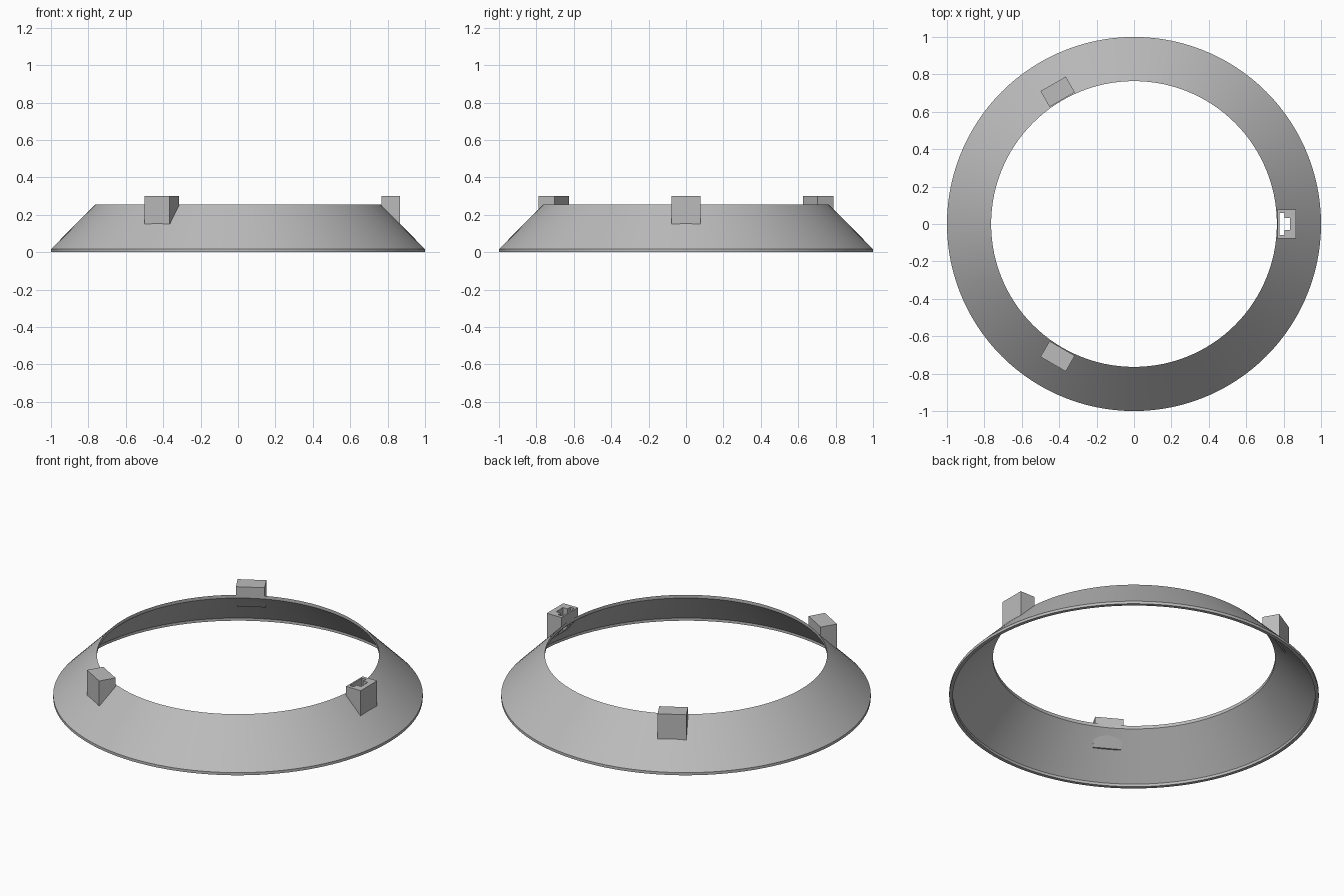
import bpy, bmesh, math
from mathutils import Matrix

cube = bpy.data.objects.get("Cube")
if cube:
    bpy.data.objects.remove(cube, do_unlink=True)

# Single plain grey
grey = bpy.data.materials.new("plain_grey")
grey.use_nodes = True
COLOUR = (0.5, 0.5, 0.5, 1)
grey.diffuse_color = COLOUR
grey.node_tree.nodes["Principled BSDF"].inputs["Base Color"].default_value = COLOUR


def add_object(name, bm):
    bmesh.ops.recalc_face_normals(bm, faces=bm.faces)
    mesh = bpy.data.meshes.new(name)
    bm.to_mesh(mesh)
    bm.free()
    mesh.materials.append(grey)
    ob = bpy.data.objects.new(name, mesh)
    bpy.context.collection.objects.link(ob)
    return ob


def prism(name, points, offset, angle):
    """Extrude a closed outline by an offset, then turn it about the z axis."""
    bm = bmesh.new()
    face = bm.faces.new([bm.verts.new(p) for p in points])
    top = bmesh.ops.extrude_face_region(bm, geom=[face], use_keep_orig=True)["geom"]
    moved = [v for v in top if isinstance(v, bmesh.types.BMVert)]
    bmesh.ops.translate(bm, verts=moved, vec=offset)
    bm.transform(Matrix.Rotation(angle, 4, "Z"))
    return add_object(name, bm)


def lathe(name, profile, steps):
    bm = bmesh.new()
    rings = []
    for i in range(steps):
        a = math.tau * i / steps
        rings.append([bm.verts.new((r * math.cos(a), r * math.sin(a), z)) for r, z in profile])
    n = len(profile)
    for i in range(steps):
        a, b = rings[i], rings[(i + 1) % steps]
        for j in range(n):
            k = (j + 1) % n
            bm.faces.new((a[j], b[j], b[k], a[k]))
    return add_object(name, bm)


def cut(ob, cutter):
    mod = ob.modifiers.new("slot", "BOOLEAN")
    mod.operation = "DIFFERENCE"
    mod.solver = "EXACT"
    mod.object = cutter
    bpy.context.view_layer.objects.active = ob
    bpy.ops.object.modifier_apply(modifier=mod.name)


# Thin sloping ring with upright lips
ring = lathe("sloping_ring", [(1, 0), (1, 0.016), (0.764, 0.255), (0.764, 0.236),
                              (0.98, 0.016), (0.98, 0)], 120)

# Bracket side outline and stepped slot outline
side = [(0.768, 0.30), (0.865, 0.30), (0.865, 0.15), (0.838, 0.15), (0.768, 0.238)]
half_slot = [(0.777, 0.058), (0.805, 0.058), (0.805, 0.032), (0.835, 0.032)]
slot = half_slot + [(x, -y) for x, y in reversed(half_slot)]
HALF = 0.078

for i, place in enumerate(("left", "back", "front")):
    angle = math.tau * i / 3
    bracket = prism(place + "_bracket", [(x, -HALF, z) for x, z in side], (0, 2 * HALF, 0), angle)
    cutter = prism("slot_cutter", [(x, y, 0.1) for x, y in slot], (0, 0, 0.3), angle)
    cut(bracket, cutter)
    cut(ring, cutter)
    bpy.data.objects.remove(cutter, do_unlink=True)

# Smooth the ring, keep its edges sharp
bpy.ops.object.select_all(action="DESELECT")
ring.select_set(True)
bpy.context.view_layer.objects.active = ring
bpy.ops.object.shade_smooth_by_angle(angle=math.radians(25))
